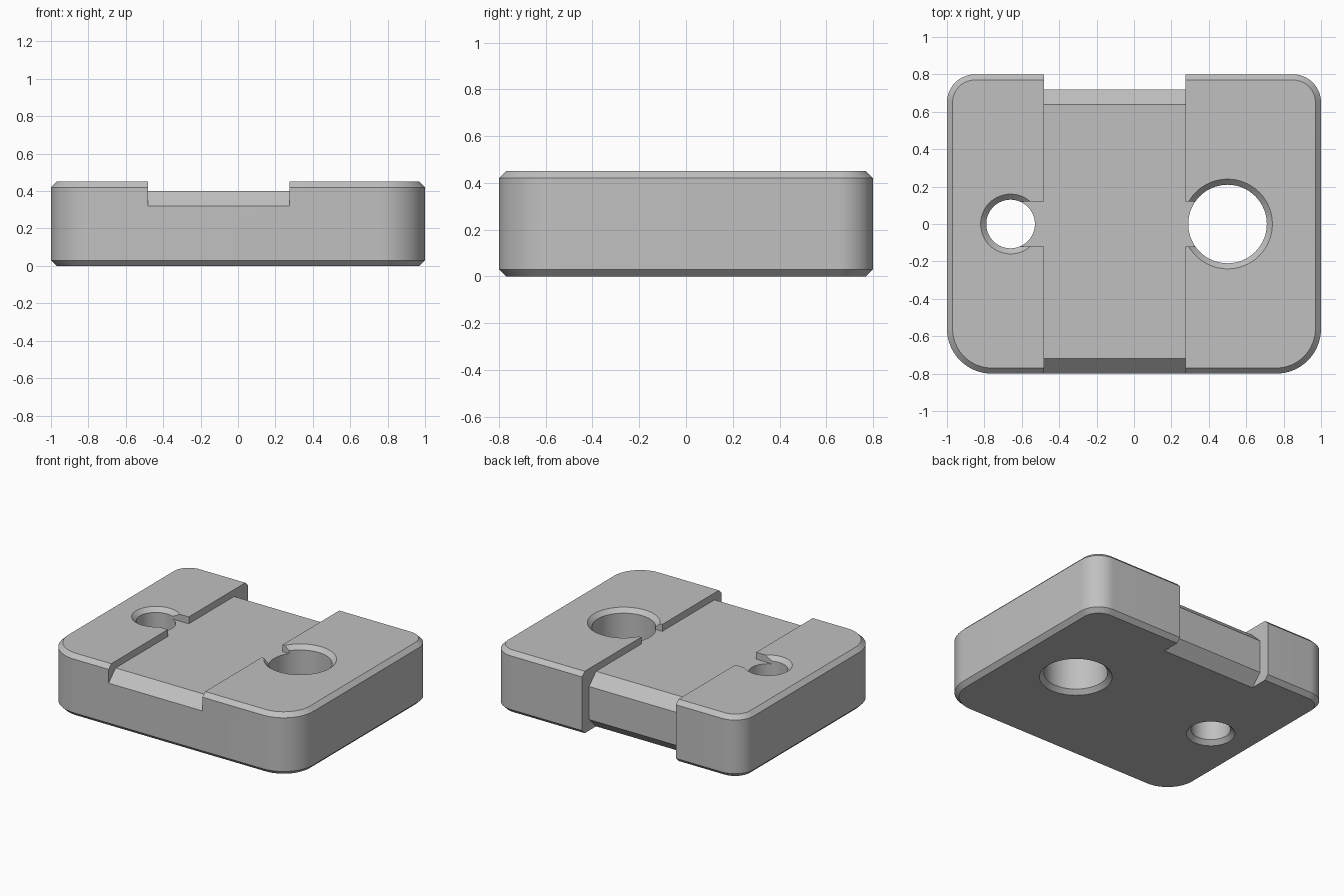
import bpy, bmesh, math

if "Cube" in bpy.data.objects:
    bpy.data.objects.remove(bpy.data.objects["Cube"])

H = 0.45        # block height
C = 0.03        # edge chamfer
X0, X1 = -0.48, 0.275   # channel sides

grey = bpy.data.materials.new("mid grey")
grey.diffuse_color = (0.53, 0.53, 0.53, 1)
grey.use_nodes = True
grey.node_tree.nodes["Principled BSDF"].inputs["Base Color"].default_value = grey.diffuse_color


def stack(name, rings):
    """Closed solid skinned through rings with equal point counts."""
    bm = bmesh.new()
    loops = [[bm.verts.new(p) for p in ring] for ring in rings]
    n = len(loops[0])
    for a, b in zip(loops, loops[1:]):
        for i in range(n):
            j = (i + 1) % n
            bm.faces.new((a[i], a[j], b[j], b[i]))
    bm.faces.new(loops[0][::-1])
    bm.faces.new(loops[-1])
    bmesh.ops.recalc_face_normals(bm, faces=bm.faces)
    mesh = bpy.data.meshes.new(name)
    bm.to_mesh(mesh)
    bm.free()
    mesh.materials.append(grey)
    ob = bpy.data.objects.new(name, mesh)
    bpy.context.collection.objects.link(ob)
    return ob


def outline(inset, z, steps=16):
    """Rounded rectangle, wider corner radius at the front."""
    pts = []
    for k, (sx, sy, r) in enumerate(((1, 1, 0.15), (-1, 1, 0.15),
                                     (-1, -1, 0.24), (1, -1, 0.24))):
        for i in range(steps + 1):
            a = math.radians(90 * (k + i / steps))
            pts.append((sx * (1 - r) + (r - inset) * math.cos(a),
                        sy * (0.8 - r) + (r - inset) * math.sin(a), z))
    return pts


def circle(x, r, z, n=64):
    return [(x + r * math.cos(2 * math.pi * i / n),
             r * math.sin(2 * math.pi * i / n), z) for i in range(n)]


def hole(name, x, r):
    """Through hole cutter with countersunk ends."""
    e = 0.05
    return stack(name, [circle(x, r + C + e, -e), circle(x, r, C),
                        circle(x, r, H - C), circle(x, r + C + e, H + e)])


# Main block with chamfered rims
block = stack("clamp_block", [outline(C, 0), outline(0, C),
                              outline(0, H - C), outline(C, H)])

# Strap channel over the top and down the back
profile = [(-0.9, 0.22), (-0.72, 0.40), (0.64, 0.40), (0.72, 0.32),
           (0.72, 0.08), (0.54, -0.10), (1.0, -0.10), (1.0, 0.6), (-0.9, 0.6)]
channel = stack("channel_cutter", [[(x, y, z) for y, z in profile]
                                   for x in (X0, X1)])

# Shallow slot joining the two holes to the channel
slot = stack("slot_cutter", [[(x, -0.12, z) for x, z in
                              ((-0.66, 0.4), (0.5, 0.4), (0.5, 0.6), (-0.66, 0.6))],
                             [(x, 0.12, z) for x, z in
                              ((-0.66, 0.4), (0.5, 0.4), (0.5, 0.6), (-0.66, 0.6))]])

cutters = [hole("small_hole_cutter", -0.66, 0.13),
           hole("large_hole_cutter", 0.50, 0.21), channel, slot]

# Cut and clean up
bpy.context.view_layer.objects.active = block
block.select_set(True)
for c in cutters:
    c.hide_render = True
    mod = block.modifiers.new(c.name, 'BOOLEAN')
    mod.operation = 'DIFFERENCE'
    mod.solver = 'EXACT'
    mod.object = c
    bpy.ops.object.modifier_apply(modifier=mod.name)
for c in cutters:
    bpy.data.objects.remove(c)

bpy.ops.object.shade_smooth_by_angle(angle=math.radians(30))
